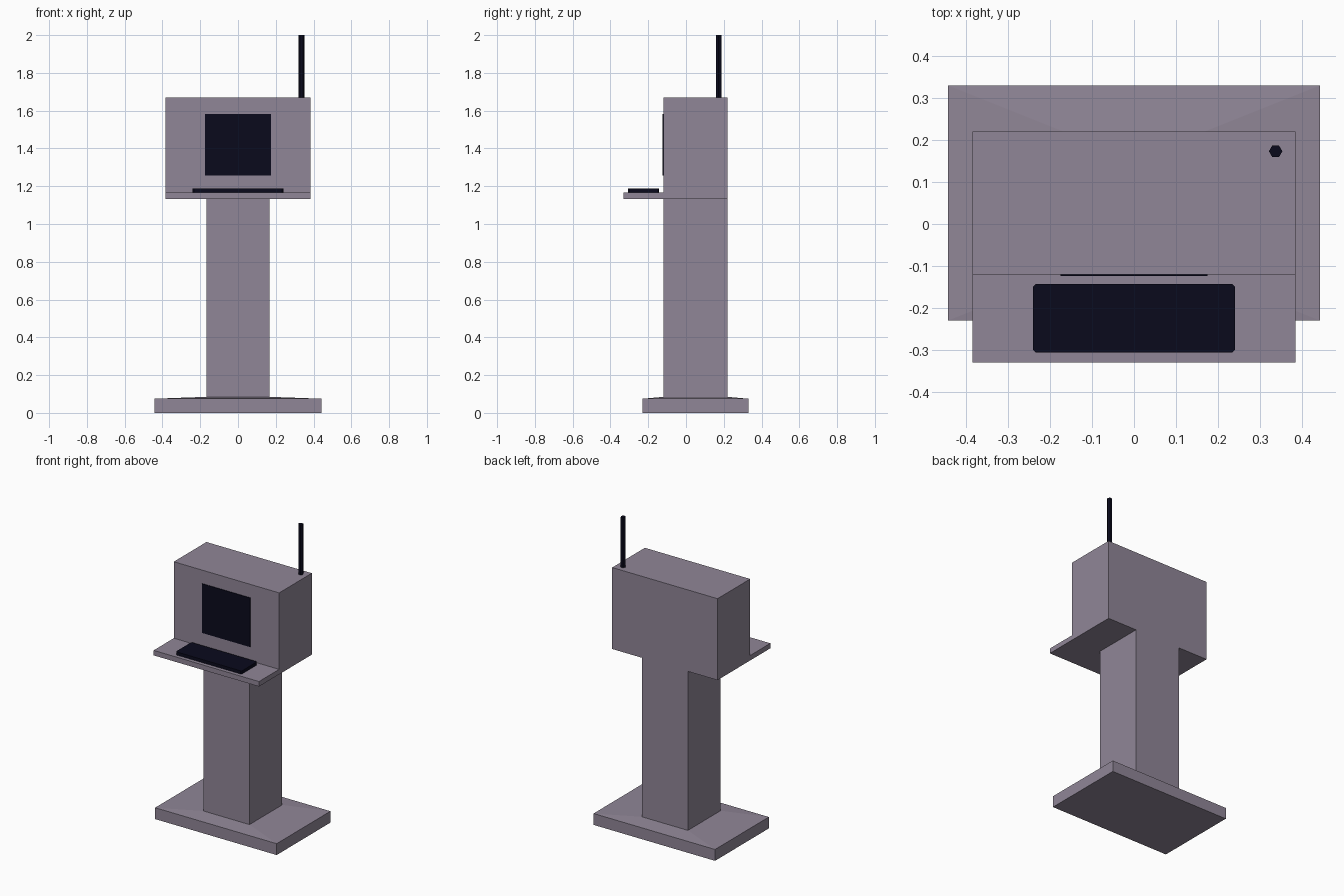
import bpy, bmesh, math

if "Cube" in bpy.data.objects:
    bpy.data.objects.remove(bpy.data.objects["Cube"])


def material(name, rgb):
    m = bpy.data.materials.new(name)
    m.diffuse_color = (*rgb, 1)
    m.use_nodes = True
    m.node_tree.nodes["Principled BSDF"].inputs["Base Color"].default_value = m.diffuse_color
    return m


BODY = material("mauve grey", (0.28, 0.24, 0.31))
DARK = material("near black navy", (0.003, 0.003, 0.012))


def rect(x, y0, y1, z):
    return [(-x, y0, z), (x, y0, z), (x, y1, z), (-x, y1, z)]


def loft(name, rings, mat, caps=(True, True), edit=None):
    """Skin a stack of rings, listed bottom to top."""
    bm = bmesh.new()
    rows = [[bm.verts.new(p) for p in r] for r in rings]
    n = len(rows[0])
    for a, b in zip(rows, rows[1:]):
        for i in range(n):
            j = (i + 1) % n
            bm.faces.new((a[i], a[j], b[j], b[i]))
    if caps[0]:
        bm.faces.new(rows[0][::-1])
    if caps[1]:
        bm.faces.new(rows[-1])
    if edit:
        edit(bm)
    bmesh.ops.recalc_face_normals(bm, faces=bm.faces)
    me = bpy.data.meshes.new(name)
    bm.to_mesh(me)
    bm.free()
    me.materials.append(mat)
    ob = bpy.data.objects.new(name, me)
    bpy.context.collection.objects.link(ob)
    return ob


# Foot plate with slightly sloping top, rising into the column
loft("pedestal", [rect(0.443, -0.23, 0.33, 0), rect(0.443, -0.23, 0.33, 0.075),
                  rect(0.168, -0.12, 0.22, 0.085), rect(0.168, -0.12, 0.22, 1.133)],
     BODY, caps=(True, False))


# Cabinet, with the keyboard shelf extruded from its lowest front strip
def pull_shelf(bm):
    bm.faces.ensure_lookup_table()
    bm.normal_update()
    strip = min((f for f in bm.faces if f.normal.y < -0.9),
                key=lambda f: f.calc_center_median().z)
    face = bmesh.ops.extrude_discrete_faces(bm, faces=[strip])["faces"][0]
    bmesh.ops.translate(bm, verts=face.verts, vec=(0, -0.21, 0))


loft("cabinet_with_shelf", [rect(0.384, -0.12, 0.22, z) for z in (1.133, 1.166, 1.67)],
     BODY, edit=pull_shelf)

# Screen plate on the cabinet front
loft("screen", [rect(0.175, -0.124, -0.119, 1.258), rect(0.175, -0.124, -0.119, 1.582)], DARK)

# Keyboard with clipped corners
def clipped(x, y0, y1, z, c=0.006):
    return [(-x + c, y0, z), (x - c, y0, z), (x, y0 + c, z), (x, y1 - c, z),
            (x - c, y1, z), (-x + c, y1, z), (-x, y1 - c, z), (-x, y0 + c, z)]


loft("keyboard", [clipped(0.24, -0.306, -0.143, z) for z in (1.166, 1.187)], DARK)

# Six-sided antenna
loft("antenna", [[(0.337 + 0.016 * math.cos(k * math.pi / 3),
                   0.173 + 0.016 * math.sin(k * math.pi / 3), z) for k in range(6)]
                 for z in (1.668, 2.0)], DARK)
